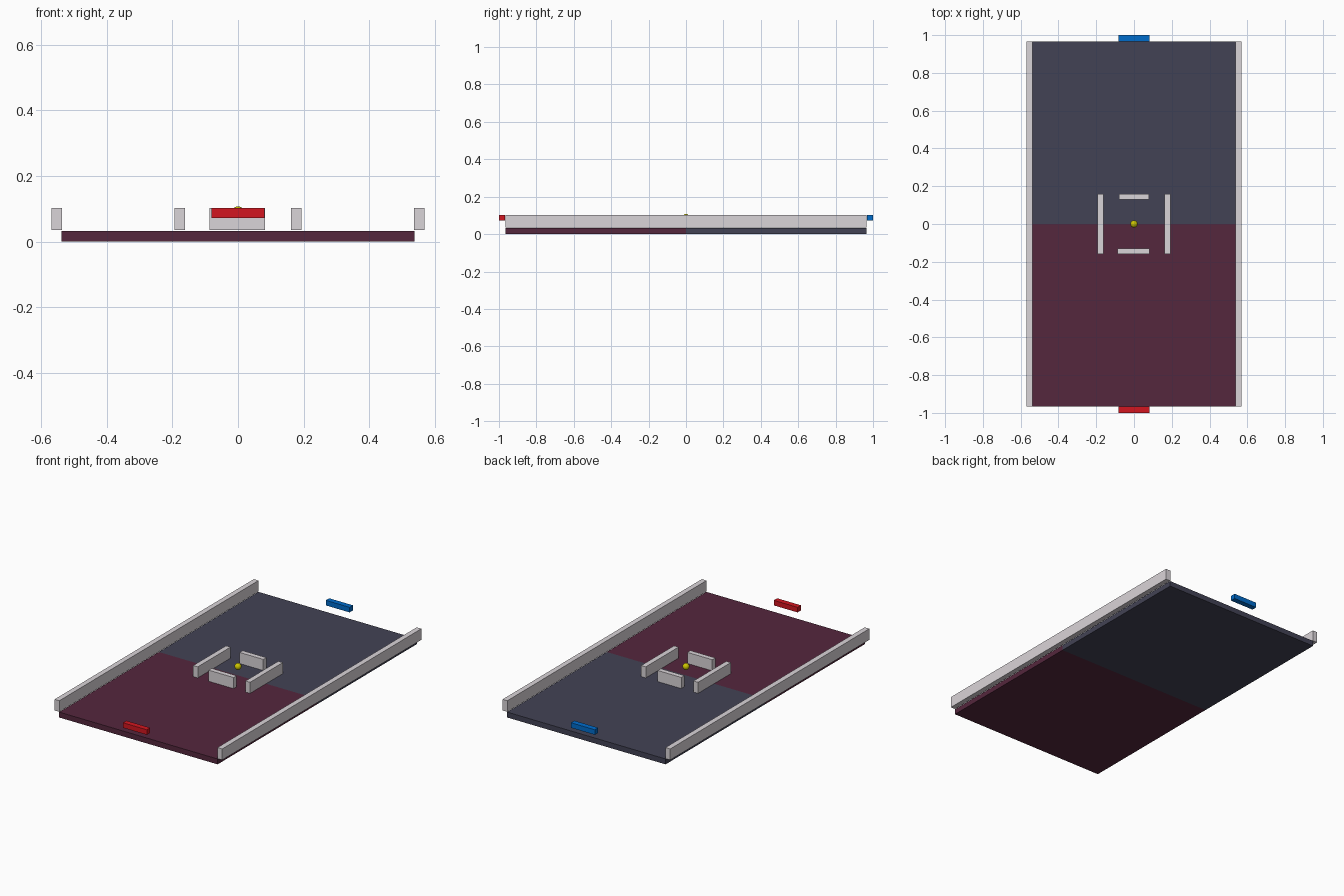
import bpy

if "Cube" in bpy.data.objects:
    bpy.data.objects.remove(bpy.data.objects["Cube"])


def material(name, color):
    m = bpy.data.materials.new(name)
    m.diffuse_color = (*color, 1)
    m.use_nodes = True
    m.node_tree.nodes["Principled BSDF"].inputs["Base Color"].default_value = m.diffuse_color
    return m


def box(name, x, y, z, mat):
    """Box from (min, max) ranges on each axis."""
    ranges = (x, y, z)
    bpy.ops.mesh.primitive_cube_add(size=1, location=[(a + b) / 2 for a, b in ranges])
    ob = bpy.context.object
    ob.name = name
    ob.scale = [b - a for a, b in ranges]
    bpy.ops.object.transform_apply(location=False, rotation=False, scale=True)
    ob.data.materials.append(mat)
    return ob


wall_mat = material("wall_white", (0.70, 0.66, 0.69))
floor_red = material("floor_maroon", (0.09, 0.02, 0.047))
floor_blue = material("floor_slate", (0.055, 0.055, 0.09))
red = material("paddle_red", (0.65, 0.008, 0.014))
blue = material("paddle_blue", (0.0, 0.15, 0.6))
yellow = material("ball_yellow", (0.6, 0.55, 0.0))

FLOOR_TOP = 0.033
WALL_Z = (0.035, 0.103)

# Two halves of the floor
box("floor_front", (-0.538, 0.538), (-0.966, 0), (0, FLOOR_TOP), floor_red)
box("floor_back", (-0.538, 0.538), (0, 0.966), (0, FLOOR_TOP), floor_blue)

# Long outer walls and inner side barriers
for side, s in (("left", -1), ("right", 1)):
    box(f"outer_wall_{side}", sorted((s * 0.537, s * 0.569)), (-0.966, 0.966), WALL_Z, wall_mat)
    box(f"inner_barrier_{side}", sorted((s * 0.162, s * 0.193)), (-0.159, 0.159), WALL_Z, wall_mat)

# Short inner barriers across the court
box("inner_barrier_front", (-0.087, 0.082), (-0.160, -0.130), WALL_Z, wall_mat)
box("inner_barrier_back", (-0.080, 0.080), (0.130, 0.160), WALL_Z, wall_mat)

# Paddles floating beyond each end
box("paddle_front", (-0.081, 0.081), (-1.0, -0.967), (0.072, 0.103), red)
box("paddle_back", (-0.081, 0.081), (0.967, 1.0), (0.072, 0.103), blue)

# Ball in the middle
bpy.ops.mesh.primitive_uv_sphere_add(segments=32, ring_count=16, radius=0.0195, location=(0, 0, 0.088))
ball = bpy.context.object
ball.name = "ball"
ball.data.materials.append(yellow)
bpy.ops.object.shade_smooth()
